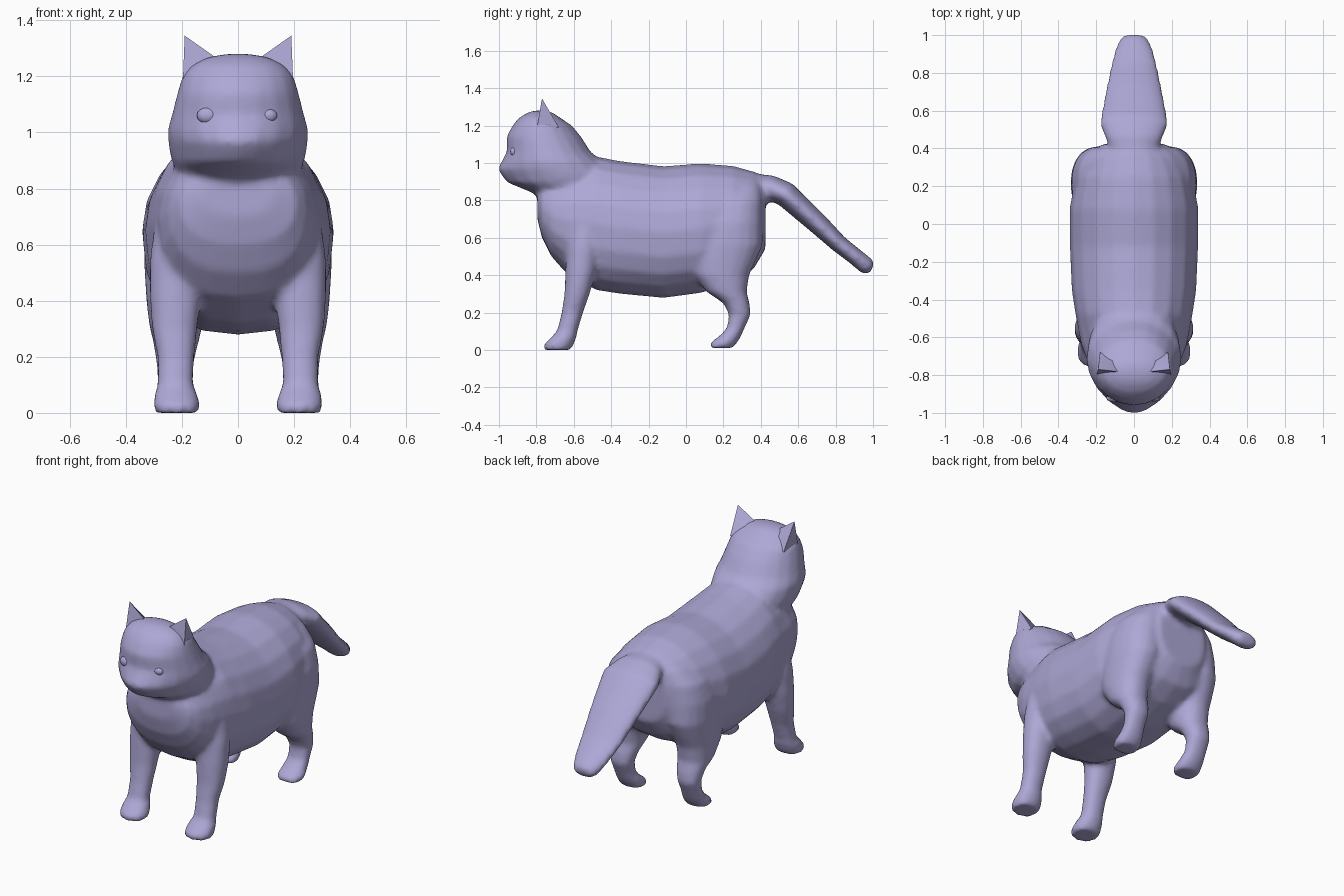
import bpy, bmesh, math
from mathutils import Vector

if "Cube" in bpy.data.objects:
    bpy.data.objects.remove(bpy.data.objects["Cube"])

fur = bpy.data.materials.new("lavender")
fur.diffuse_color = (0.42, 0.39, 0.67, 1)
fur.use_nodes = True
fur.node_tree.nodes["Principled BSDF"].inputs["Base Color"].default_value = fur.diffuse_color
SEG = 20


def oval(c, u, v, p_up=2.0, p_down=2.0):
    """Closed superellipse ring around c, with half-axis vectors u and v."""
    pts = []
    for i in range(SEG):
        a = 2 * math.pi * i / SEG
        ca, sa = math.cos(a), math.sin(a)
        e = 2 / (p_up if sa >= 0 else p_down)
        pts.append(Vector(c) + Vector(u) * math.copysign(abs(ca) ** e, ca)
                   + Vector(v) * math.copysign(abs(sa) ** e, sa))
    return pts


def finish(bm, name, angle=50):
    bmesh.ops.recalc_face_normals(bm, faces=bm.faces)
    me = bpy.data.meshes.new(name)
    bm.to_mesh(me)
    bm.free()
    ob = bpy.data.objects.new(name, me)
    bpy.context.collection.objects.link(ob)
    me.materials.append(fur)
    bpy.ops.object.select_all(action='DESELECT')
    ob.select_set(True)
    bpy.context.view_layer.objects.active = ob
    bpy.ops.object.shade_smooth_by_angle(angle=math.radians(angle))
    return ob


def loft(name, rings):
    bm = bmesh.new()
    loops = [[bm.verts.new(p) for p in r] for r in rings]
    for a, b in zip(loops, loops[1:]):
        for i in range(SEG):
            j = (i + 1) % SEG
            bm.faces.new((a[i], a[j], b[j], b[i]))
    bm.faces.new(loops[0])
    bm.faces.new(loops[-1])
    return finish(bm, name)


def slab(z, y0, y1, x0, x1, p_back=2.0, p_front=2.0):
    """Horizontal ring filling the given y and x ranges."""
    return oval(((x0 + x1) / 2, (y0 + y1) / 2, z),
                ((x1 - x0) / 2, 0, 0), (0, (y1 - y0) / 2, 0), p_back, p_front)


skin = []   # parts fused into one body

# Torso: y, top, bottom, half width
torso = [(-.795, .86, .70, .13), (-.77, .90, .60, .21), (-.72, .94, .50, .25),
         (-.64, .98, .41, .28), (-.48, 1.035, .32, .31), (-.35, 1.01, .30, .33),
         (-.12, .983, .278, .34), (.08, .998, .305, .342), (.25, .985, .36, .31),
         (.36, .955, .43, .26), (.425, .93, .54, .16)]
skin.append(loft("torso", [oval((0, y, (t + b) / 2), (w, 0, 0), (0, 0, (t - b) / 2),
                                2, 2.4) for y, t, b, w in torso]))

# Head and neck: height, front, back, half width, muzzle roundness
head = [(.78, -.75, -.42, .20, 2), (.84, -.82, -.40, .215, 2),
        (.895, -.955, -.38, .235, 1.8), (.93, -.985, -.38, .245, 1.7),
        (.97, -1.008, -.41, .25, 1.7), (1.01, -.985, -.45, .252, 1.8),
        (1.06, -.958, -.51, .237, 2), (1.14, -.96, -.56, .217, 2),
        (1.2, -.928, -.61, .20, 2), (1.24, -.895, -.67, .165, 2),
        (1.268, -.85, -.71, .11, 2), (1.28, -.81, -.75, .04, 2)]
skin.append(loft("head", [slab(z, f, b, -w, w, 2, p) for z, f, b, w, p in head]))

# Tail: y, z, half width, half thickness
tail = [(.34, .885, .10, .06), (.45, .865, .15, .07), (.53, .835, .182, .067),
        (.70, .68, .152, .057), (.82, .565, .127, .047), (.91, .495, .105, .045),
        (.968, .447, .08, .047), (.995, .435, .055, .03)]
rings = []
for i, (y, z, w, h) in enumerate(tail):
    a, b = tail[max(i - 1, 0)], tail[min(i + 1, len(tail) - 1)]
    n = Vector((0, a[1] - b[1], b[0] - a[0])).normalized()
    rings.append(oval((0, y, z), (w, 0, 0), n * h))
skin.append(loft("tail", rings))

# Legs: height, front, back, inner x, outer x
front_leg = [(0, -.758, -.617, .14, .295), (.03, -.76, -.60, .135, .302),
             (.07, -.72, -.585, .145, .297), (.10, -.69, -.58, .16, .287),
             (.20, -.665, -.55, .155, .287), (.30, -.65, -.515, .145, .307),
             (.42, -.645, -.48, .13, .315), (.54, -.64, -.46, .10, .315),
             (.66, -.62, -.46, .10, .30), (.78, -.58, -.48, .10, .25)]
hind_leg = [(.01, .127, .248, .145, .292), (.04, .13, .275, .14, .298),
            (.075, .18, .295, .15, .293), (.12, .22, .315, .16, .288),
            (.19, .23, .347, .155, .293), (.25, .20, .34, .14, .303),
            (.31, .11, .325, .125, .317), (.40, .04, .338, .11, .327),
            (.48, .02, .375, .09, .332), (.56, .02, .41, .06, .336),
            (.68, .03, .412, .03, .33), (.79, .08, .41, .02, .297),
            (.88, .15, .40, .02, .21)]
for s, side in ((-1, "left"), (1, "right")):
    for name, rows in (("front_leg", front_leg), ("hind_leg", hind_leg)):
        skin.append(loft(f"{name}_{side}", [slab(z, f, b, s * i, s * o, 2.2, 2.2)
                                            for z, f, b, i, o in rows]))

# Fuse the parts into one smooth skin
bpy.ops.object.select_all(action='DESELECT')
for ob in skin:
    ob.select_set(True)
body = skin[0]
bpy.context.view_layer.objects.active = body
bpy.ops.object.join()
body.name = "body"
remesh = body.modifiers.new("fuse", 'REMESH')
remesh.mode = 'VOXEL'
remesh.voxel_size = 0.014
remesh.use_smooth_shade = True
soften = body.modifiers.new("soften", 'SMOOTH')
soften.factor = 0.5
soften.iterations = 8

for s, side in ((-1, "left"), (1, "right")):
    # Ear: pointed pyramid sunk into the skull
    bm = bmesh.new()
    pts = [(.19, -.77, 1.345), (.055, -.785, 1.25), (.197, -.80, 1.17),
           (.18, -.68, 1.19), (.09, -.71, 1.22)]
    v = [bm.verts.new((s * x, y, z)) for x, y, z in pts]
    for a, b in ((1, 2), (2, 3), (3, 4), (4, 1)):
        bm.faces.new((v[0], v[a], v[b]))
    bm.faces.new(v[1:])
    finish(bm, f"ear_{side}", 60)

    # Eye: flattened ball, larger on one side
    r = .04 if s < 0 else .033
    bm = bmesh.new()
    bmesh.ops.create_uvsphere(bm, u_segments=12, v_segments=8, radius=r)
    bmesh.ops.scale(bm, vec=(1, .6, .75), verts=bm.verts)
    bmesh.ops.translate(bm, vec=(s * .107, -.92, 1.06), verts=bm.verts)
    finish(bm, f"eye_{side}")
